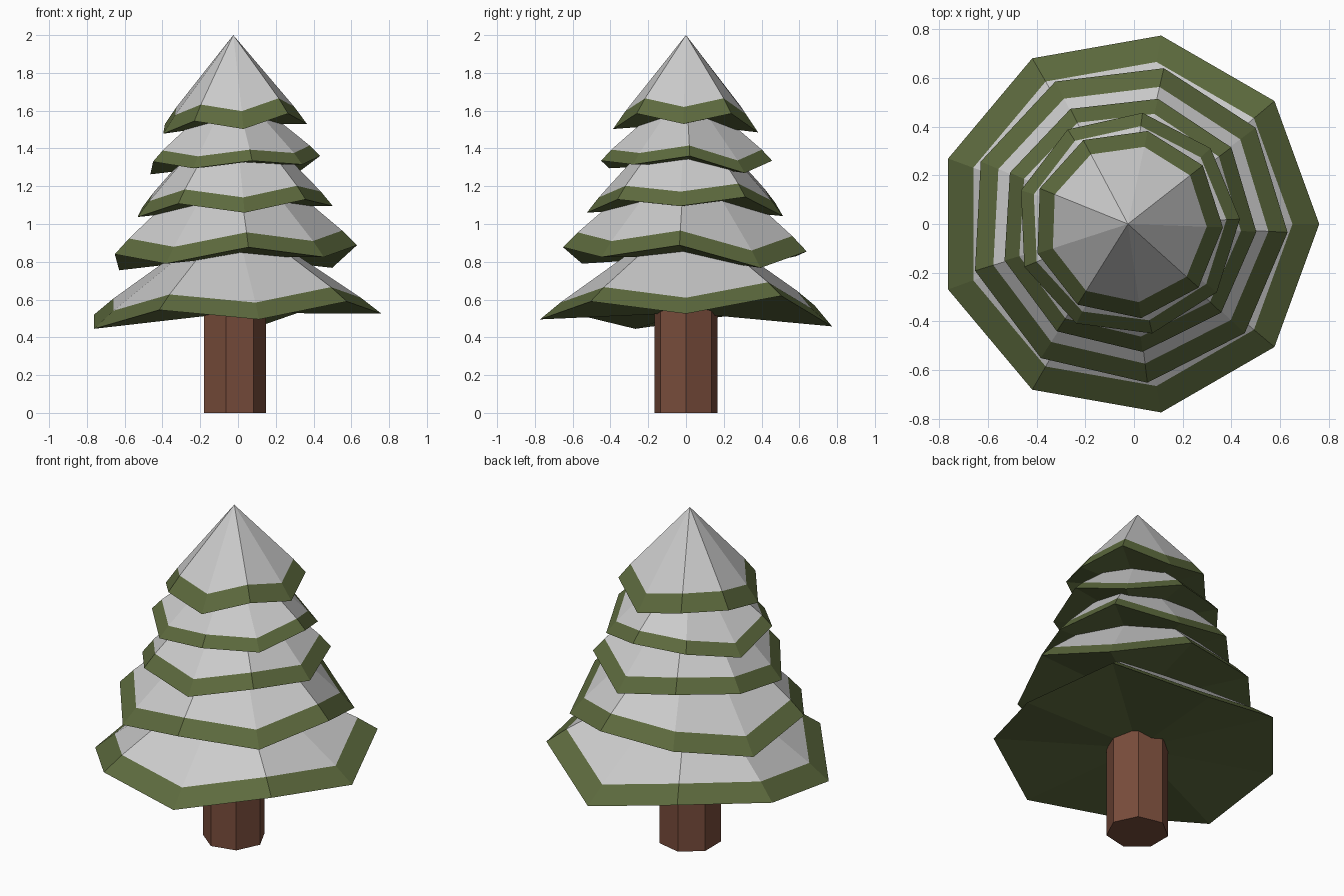
import bpy, bmesh
from math import cos, sin, radians, pi

if "Cube" in bpy.data.objects:
    bpy.data.objects.remove(bpy.data.objects["Cube"])

CX = -0.025  # trunk axis, so the lopsided nine-sided tiers centre on x = 0


def material(name, rgb):
    m = bpy.data.materials.new(name)
    m.diffuse_color = (*rgb, 1)
    m.use_nodes = True
    m.node_tree.nodes["Principled BSDF"].inputs["Base Color"].default_value = m.diffuse_color
    return m


snow = material("snow", (0.8, 0.8, 0.8))
green = material("needles", (0.11, 0.145, 0.048))
brown = material("bark", (0.19, 0.073, 0.044))


def finish(name, bm, mats):
    bmesh.ops.recalc_face_normals(bm, faces=bm.faces)
    me = bpy.data.meshes.new(name)
    bm.to_mesh(me)
    bm.free()
    for m in mats:
        me.materials.append(m)
    ob = bpy.data.objects.new(name, me)
    bpy.context.collection.objects.link(ob)


def tier(name, radius, turn, apex_z, snow_part, rim_z):
    """Snow-capped cone with an uneven rim, green band and green underside."""
    bm = bmesh.new()
    n = len(rim_z)
    apex = bm.verts.new((CX, 0, apex_z))
    base = bm.verts.new((CX, 0, sum(rim_z) / n))
    inner, outer = [], []
    for k, z in enumerate(rim_z):
        a = radians(turn) + 2 * pi * k / n
        x, y = radius * cos(a), radius * sin(a)
        s = snow_part
        outer.append(bm.verts.new((CX + x, y, z)))
        inner.append(bm.verts.new((CX + x * s, y * s, apex_z + (z - apex_z) * s + 0.01)))
    for k in range(n):
        j = (k + 1) % n
        bm.faces.new((apex, inner[k], inner[j])).material_index = 0
        bm.faces.new((inner[k], outer[k], outer[j], inner[j])).material_index = 1
        bm.faces.new((base, outer[j], outer[k])).material_index = 1
    finish(name, bm, (snow, green))


# Branch tiers, bottom to top: radius, turn, apex height, snow share, rim heights
tiers = [
    (0.785, 0.0, 1.06, 0.86, (.525, .62, .458, .57, .52, .445, .545, .495, .59)),
    (0.656, -3.0, 1.45, 0.88, (.888, .768, .855, .83, .755, .84, .79, .877, .825)),
    (0.528, -3.5, 1.65, 0.88, (1.095, 1.143, 1.042, 1.112, 1.084, 1.037, 1.108, 1.06, 1.13)),
    (0.460, 2.5, 1.74, 0.88, (1.36, 1.27, 1.335, 1.325, 1.263, 1.33, 1.295, 1.335, 1.315)),
    (0.390, -2.0, 2.00, 0.83, (1.53, 1.585, 1.485, 1.54, 1.53, 1.478, 1.545, 1.503, 1.585)),
]
for i, t in enumerate(tiers, 1):
    tier(f"branch_tier_{i}", *t)

# Seven-sided trunk
bm = bmesh.new()
ring = [bm.verts.new((CX + 0.172 * cos(2 * pi * k / 7), 0.172 * sin(2 * pi * k / 7), 0))
        for k in range(7)]
bottom = bm.faces.new(ring)
top = bmesh.ops.extrude_face_region(bm, geom=[bottom], use_keep_orig=True)["geom"]
bmesh.ops.translate(bm, vec=(0, 0, 0.6),
                    verts=[v for v in top if isinstance(v, bmesh.types.BMVert)])
finish("trunk", bm, (brown,))
